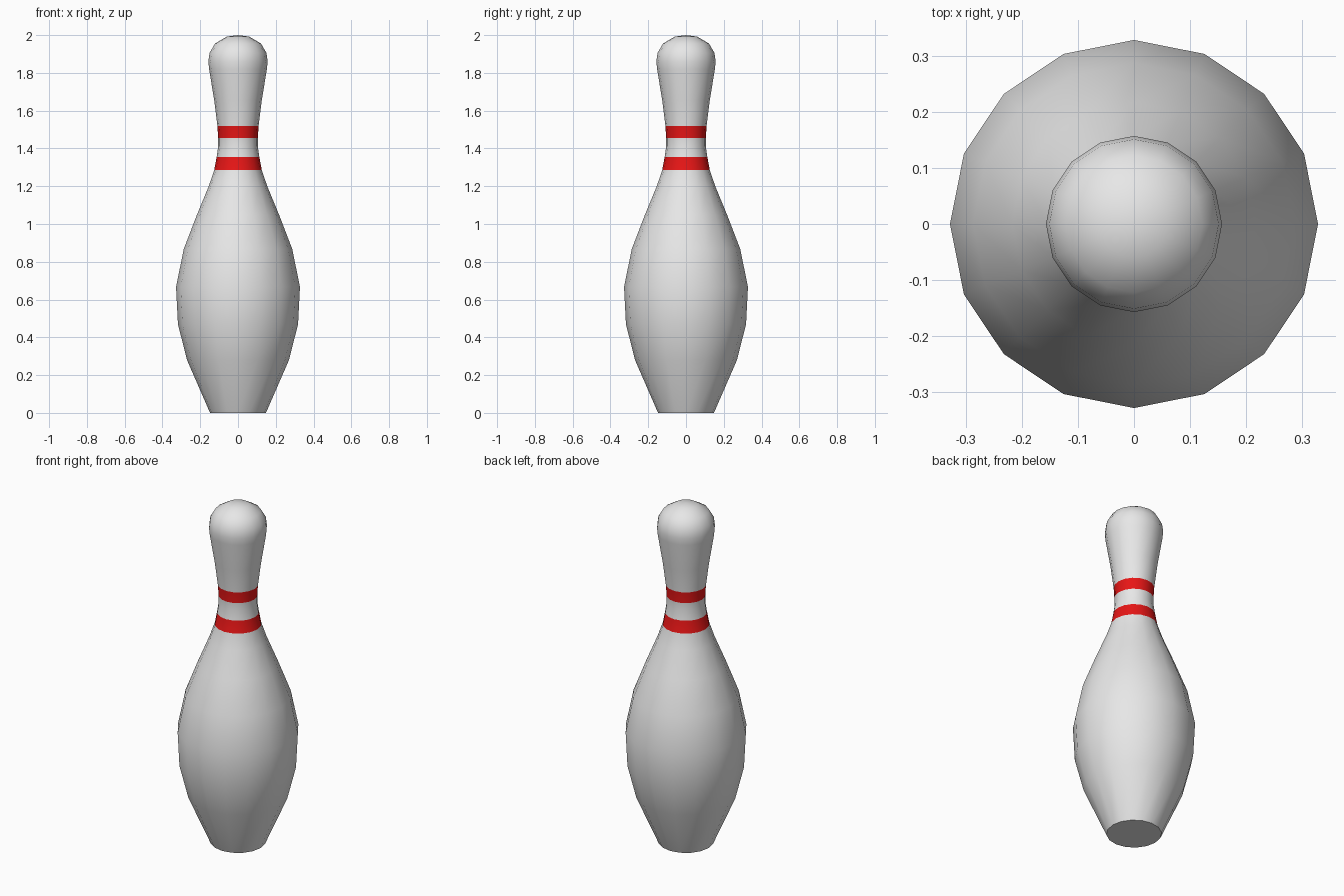
import bpy, bmesh, math

if "Cube" in bpy.data.objects:
    bpy.data.objects.remove(bpy.data.objects["Cube"])

SIDES = 16

def material(name, rgb):
    m = bpy.data.materials.new(name)
    m.diffuse_color = (*rgb, 1)
    m.use_nodes = True
    m.node_tree.nodes["Principled BSDF"].inputs["Base Color"].default_value = m.diffuse_color
    return m

# Radius and height from the base up to just below the crown
profile = [(0.148, 0), (0.27, 0.28), (0.318, 0.47), (0.328, 0.667), (0.287, 0.868),
           (0.217, 1.05), (0.155, 1.2), (0.126, 1.285), (0.113, 1.355), (0.105, 1.41),
           (0.105, 1.455), (0.109, 1.52), (0.126, 1.655), (0.153, 1.82), (0.157, 1.86),
           (0.151, 1.905), (0.122, 1.955), (0.06, 1.992)]
bands = [(1.285, 1.355), (1.455, 1.52)]

# Pin: lathed rings, fan crown, flat base
bm = bmesh.new()
rings = [[bm.verts.new((r * math.cos(2 * math.pi * i / SIDES),
                        r * math.sin(2 * math.pi * i / SIDES), z))
          for i in range(SIDES)] for r, z in profile]
for low, high in zip(rings, rings[1:]):
    for i in range(SIDES):
        j = (i + 1) % SIDES
        bm.faces.new((low[i], low[j], high[j], high[i]))
crown = bm.verts.new((0, 0, 2))
for i in range(SIDES):
    bm.faces.new((rings[-1][i], rings[-1][(i + 1) % SIDES], crown))
bm.faces.new(rings[0][::-1])

# Red neck stripes by height
for f in bm.faces:
    z = f.calc_center_median().z
    f.material_index = int(any(a < z < b for a, b in bands))

mesh = bpy.data.meshes.new("bowling_pin")
bm.to_mesh(mesh)
bm.free()
pin = bpy.data.objects.new("bowling_pin", mesh)
bpy.context.collection.objects.link(pin)
mesh.materials.append(material("white", (0.8, 0.8, 0.8)))
mesh.materials.append(material("red", (0.8, 0.008, 0.008)))

# Smooth body with a crisp base edge
bpy.context.view_layer.objects.active = pin
pin.select_set(True)
bpy.ops.object.shade_smooth_by_angle(angle=math.radians(50))
